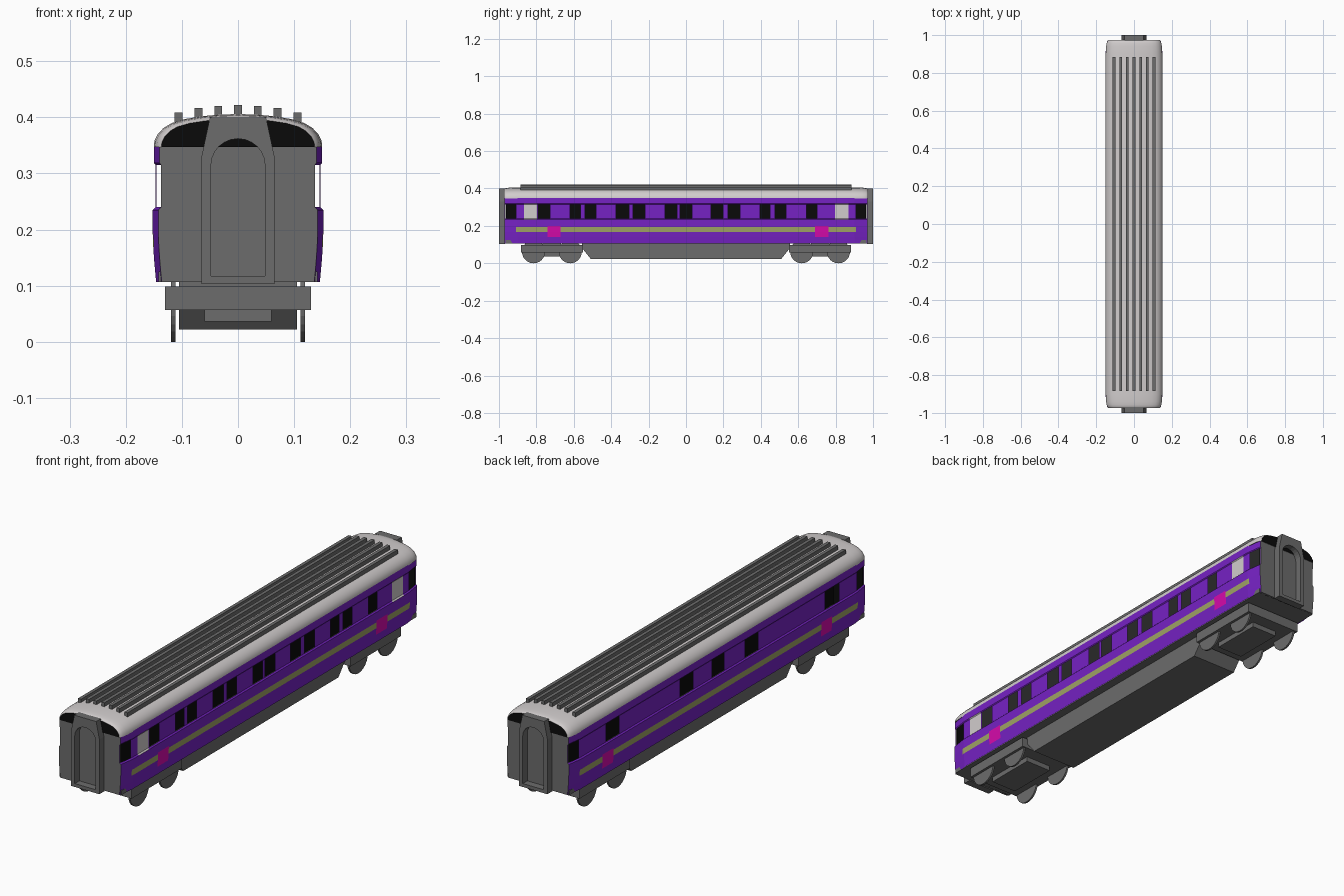
import bpy, bmesh, math

if "Cube" in bpy.data.objects:
    bpy.data.objects.remove(bpy.data.objects["Cube"])

def mat(name, r, g, b):
    m = bpy.data.materials.new(name)
    m.diffuse_color = (r, g, b, 1)
    m.use_nodes = True
    m.node_tree.nodes["Principled BSDF"].inputs["Base Color"].default_value = m.diffuse_color
    return m

PURPLE = mat("purple paint", .180, .016, .55)
GREY = mat("mid grey", .15, .15, .15)
BLACK = mat("black", .003, .003, .003)
LIGHT = mat("light grey", .64, .61, .61)
OLIVE = mat("olive stripe", .35, .37, .13)
PINK = mat("pink", .68, .003, .41)

def finish(bm, name, mats, recalc=True):
    if recalc:
        bmesh.ops.recalc_face_normals(bm, faces=bm.faces)
    me = bpy.data.meshes.new(name)
    bm.to_mesh(me)
    bm.free()
    for m in mats:
        me.materials.append(m)
    ob = bpy.data.objects.new(name, me)
    bpy.context.collection.objects.link(ob)
    return ob

def prism(name, loops, a, b, m, axis='y'):
    """Extrude outline (plus optional hole outlines) from a to b along axis."""
    bm = bmesh.new()
    pos = (lambda u, z: (u, a, z)) if axis == 'y' else (lambda u, z: (a, u, z))
    edges = []
    for loop in loops:
        vs = [bm.verts.new(pos(*p)) for p in loop]
        edges += [bm.edges.new((vs[i - 1], vs[i])) for i in range(len(vs))]
    bmesh.ops.triangle_fill(bm, edges=edges, use_beauty=True)
    ext = bmesh.ops.extrude_face_region(bm, geom=bm.faces[:])
    d = (0, b - a, 0) if axis == 'y' else (b - a, 0, 0)
    bmesh.ops.translate(bm, vec=d, verts=[v for v in ext['geom'] if isinstance(v, bmesh.types.BMVert)])
    return finish(bm, name, [m])

def box(name, x0, x1, y0, y1, z0, z1, m):
    return prism(name, [[(x0, z0), (x1, z0), (x1, z1), (x0, z1)]], y0, y1, m)

# Body side walls: a grid of panels with open window cells and painted cells
PROFILE = [(.146, .107), (.149, .14), (.151, .168), (.152, .193), (.152, .2), (.152, .235),
           (.147, .240), (.147, .315), (.150, .319), (.150, .350)]
END_WINDOWS = [(-.967, -.91), (.91, .967)]
WINDOWS = {
    1: END_WINDOWS + [(-.79, -.727), (-.62, -.565), (-.54, -.48), (-.374, -.305), (-.283, -.22),
                      (-.112, -.048), (-.032, .032), (.134, .198), (.225, .29), (.396, .45),
                      (.476, .535), (.645, .70)],
    -1: END_WINDOWS + [(.65, .735), (.165, .25), (-.04, .04), (-.26, -.175), (-.79, -.70)],
}
PALE = {1: [(-.867, -.797), (.797, .87)], -1: []}
PATCHES = [(-.74, -.67), (.69, .762)]
STRIPE = [(-.91, .91)]

def taper(y):
    return max(0, abs(y) - .9) / .07 * .010

def inside(y, spans):
    return any(a < y < b for a, b in spans)

for side, label in ((1, "right"), (-1, "left")):
    spans = WINDOWS[side] + PALE[side] + PATCHES + STRIPE + [(-.97, .97), (-.9, .9)]
    ys = sorted({y for s in spans for y in s})
    bm = bmesh.new()
    grid = [[bm.verts.new((side * (x - taper(y)), y, z)) for x, z in PROFILE] for y in ys]
    for i in range(len(ys) - 1):
        y = (ys[i] + ys[i + 1]) / 2
        for j in range(len(PROFILE) - 1):
            z = (PROFILE[j][1] + PROFILE[j + 1][1]) / 2
            glazed = .24 < z < .315
            if glazed and inside(y, WINDOWS[side]):
                continue
            q = [grid[i][j], grid[i + 1][j], grid[i + 1][j + 1], grid[i][j + 1]]
            f = bm.faces.new(q if side > 0 else q[::-1])
            if .235 < z < .319 and inside(y, PALE[side]):
                f.material_index = 1
            elif .14 < z < .2 and inside(y, PATCHES):
                f.material_index = 3
            elif .168 < z < .193 and inside(y, STRIPE):
                f.material_index = 2
    finish(bm, label + "_side_wall", [PURPLE, LIGHT, OLIVE, PINK], recalc=False)

# Roof: arched loft with rounded ends, black end panels and grey ceiling
ARCH = [(.150, .347), (.149, .358), (.143, .370), (.133, .381), (.118, .390), (.095, .397),
        (.065, .402), (.033, .405)]
arch = ARCH + [(0, .406)] + [(-x, z) for x, z in ARCH[::-1]]
HALF = [(.90, 1, 1), (.94, .985, .98), (.958, .965, .95), (.968, .94, .91), (.973, .91, .85)]
sections = [(-y, sx, sz) for y, sx, sz in HALF[::-1]] + HALF
bm = bmesh.new()
rings = [[bm.verts.new((x * sx, y, .347 + (z - .347) * sz)) for x, z in arch] for y, sx, sz in sections]
for r0, r1 in zip(rings, rings[1:]):
    for k in range(len(arch) - 1):
        bm.faces.new((r0[k], r0[k + 1], r1[k + 1], r1[k])).smooth = True
    bm.faces.new((r0[-1], r0[0], r1[0], r1[-1])).material_index = 2
for r in (rings[0], rings[-1]):
    bm.faces.new(r).material_index = 1
roof = finish(bm, "roof", [LIGHT, BLACK, GREY])
bpy.context.view_layer.objects.active = roof
roof.select_set(True)
bpy.ops.object.shade_smooth_by_angle(angle=math.radians(35))
roof.select_set(False)

# Roof ribs
for k in range(-3, 4):
    x, top = k * .0353, (.422, .420, .417, .409)[abs(k)]
    box(f"roof_rib_{k + 4}", x - .007, x + .007, -.885, .885, top - .025, top, GREY)

# Floor and dark interior behind the windows
box("floor", -.142, .142, -.965, .965, .107, .125, GREY)
box("interior_partition", -.003, .003, -.96, .96, .125, .347, BLACK)

# Ends: wall and gangway frame with an arched opening
wall = [(x - .010, z) for x, z in PROFILE[:-1]] + [(.140, .347)]
wall += [(-x, z) for x, z in wall[::-1]]
outer = [(.065, .103), (.065, .33), (.05, .40)]
outer += [(-x, z) for x, z in outer[::-1]]
opening = [(.048, .117), (.048, .315)]
opening += [(.048 * math.cos(t * math.pi / 12), .315 + .047 * math.sin(t * math.pi / 12)) for t in range(1, 12)]
opening += [(-.048, .315), (-.048, .117)]
for s, label in ((-1, "front"), (1, "back")):
    prism(label + "_end_wall", [wall], s * .964, s * .970, GREY)
    prism(label + "_inner_wall", [wall], s * .960, s * .963, BLACK)
    prism(label + "_gangway", [outer, opening], s * .968, s * 1.0, GREY)

# Underfloor equipment tank
prism("underfloor_tank", [[(-.555, .107), (-.555, .08), (-.508, .022), (.508, .022), (.555, .08), (.555, .107)]],
      -.105, .105, GREY, axis='x')

# Bogies: frame, centre block, bolster and four wheels each
for s, label in ((-1, "front"), (1, "back")):
    c = s * .717
    box(label + "_bogie_frame", -.13, .13, c - .165, c + .165, .057, .099, GREY)
    box(label + "_bogie_block", -.06, .06, c - .11, c + .11, .036, .06, GREY)
    box(label + "_bogie_bolster", -.105, .105, c - .05, c + .05, .095, .11, GREY)
    for dy in (-.098, .098):
        for sx in (-1, 1):
            disc = [(c + dy + .062 * math.cos(t * math.pi / 12), .062 + .062 * math.sin(t * math.pi / 12))
                    for t in range(24)]
            prism(label + "_wheel", [disc], sx * .111, sx * .119, GREY, axis='x')
